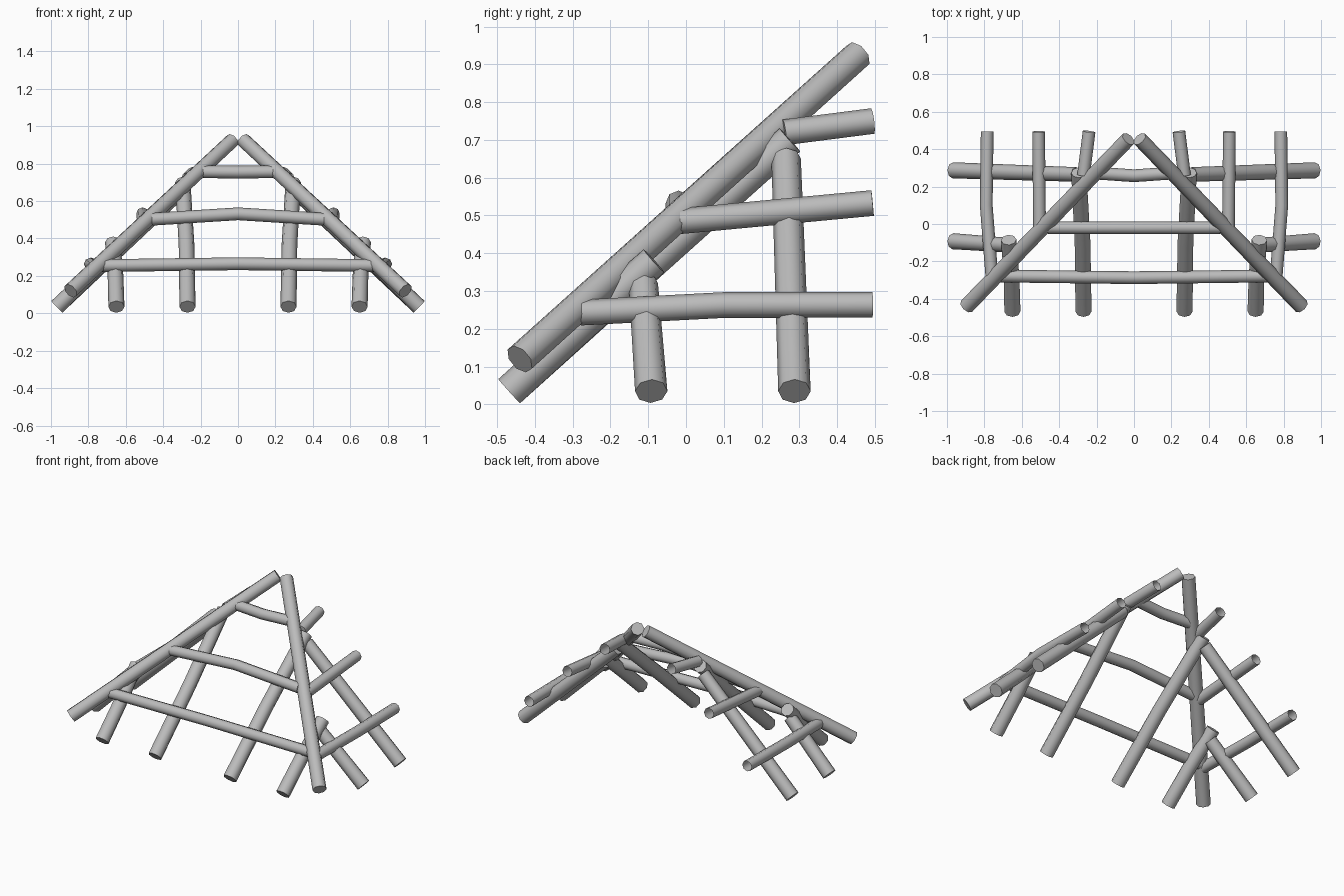
import bpy, bmesh, math
from mathutils import Vector

cube = bpy.data.objects.get("Cube")
if cube:
    bpy.data.objects.remove(cube, do_unlink=True)

SIDES = 8
wood = bpy.data.materials.new("plain_grey")
wood.use_nodes = True
GREY = (0.5, 0.5, 0.5, 1)
wood.diffuse_color = GREY
wood.node_tree.nodes["Principled BSDF"].inputs["Base Color"].default_value = GREY


def pole(name, points, r0, r1=None, cap_start=True, cap_end=True):
    """Round pole through the points, tapering from r0 to r1."""
    pts = [Vector(p) for p in points]
    r1 = r0 if r1 is None else r1
    bm = bmesh.new()
    rings = []
    for i, p in enumerate(pts):
        axis = (pts[min(i + 1, len(pts) - 1)] - pts[max(i - 1, 0)]).normalized()
        side = axis.cross(Vector((0, 0, 1))).normalized()
        up = side.cross(axis)
        r = r0 + (r1 - r0) * i / (len(pts) - 1)
        rings.append([bm.verts.new(p + r * (math.cos(a) * side + math.sin(a) * up))
                      for a in (2 * math.pi * k / SIDES for k in range(SIDES))])
    for a, b in zip(rings, rings[1:]):
        for k in range(SIDES):
            n = (k + 1) % SIDES
            bm.faces.new((a[k], a[n], b[n], b[k]))
    if cap_start:
        bm.faces.new(rings[0][::-1])
    if cap_end:
        bm.faces.new(rings[-1])
    bmesh.ops.recalc_face_normals(bm, faces=bm.faces)
    mesh = bpy.data.meshes.new(name)
    bm.to_mesh(mesh)
    bm.free()
    mesh.materials.append(wood)
    obj = bpy.data.objects.new(name, mesh)
    bpy.context.collection.objects.link(obj)
    bpy.ops.object.select_all(action='DESELECT')
    obj.select_set(True)
    bpy.context.view_layer.objects.active = obj
    bpy.ops.object.shade_smooth_by_angle(angle=math.radians(50))


def pair(name, points, *args, **kw):
    """Pole on the left (+x) and its mirror on the right."""
    pole("left_" + name, points, *args, **kw)
    pole("right_" + name, [(-x, y, z) for x, y, z in points], *args, **kw)


# Hip rafters meeting at the peak
pair("hip_rafter", [(0.895, -0.44, 0.12), (0.03, 0.455, 0.925)], 0.042, 0.04)

# Rafters of the front slope
pair("front_long_rafter", [(0.27, -0.468, 0.035), (0.275, -0.1, 0.365), (0.295, 0.275, 0.70)], 0.043, 0.041)
pair("front_short_rafter", [(0.65, -0.468, 0.035), (0.655, -0.28, 0.205), (0.67, -0.085, 0.38)], 0.043, 0.041)

# Rafters of the side slopes
pair("side_long_rafter", [(0.968, 0.287, 0.035), (0.31, 0.265, 0.65)], 0.043, 0.039)
pair("side_short_rafter", [(0.968, -0.092, 0.035), (0.67, -0.113, 0.32)], 0.043, 0.039)

# Battens across the front slope
for name, x, y, z, mid_y, mid_z in (
        ("lower", 0.73, -0.278, 0.255, -0.287, 0.265),
        ("middle", 0.46, -0.02, 0.503, -0.02, 0.532),
        ("upper", 0.20, 0.272, 0.757, 0.258, 0.755)):
    pole("front_" + name + "_batten",
         [(-x, y, z), (-x * 0.5, (y + mid_y) / 2, (z + mid_z) / 2), (0, mid_y, mid_z),
          (x * 0.5, (y + mid_y) / 2, (z + mid_z) / 2), (x, y, z)], 0.034)

# Battens along the side slopes, left open at the back
BACK = 0.494
pair("side_lower_batten", [(0.76, -0.28, 0.243), (0.79, 0.1, 0.263), (0.785, BACK, 0.264)], 0.034, cap_end=False)
pair("side_middle_batten", [(0.505, -0.015, 0.485), (0.51, BACK, 0.533)], 0.034, cap_end=False)
pair("side_upper_batten", [(0.27, 0.26, 0.72), (0.24, BACK, 0.75)], 0.034, cap_end=False)
